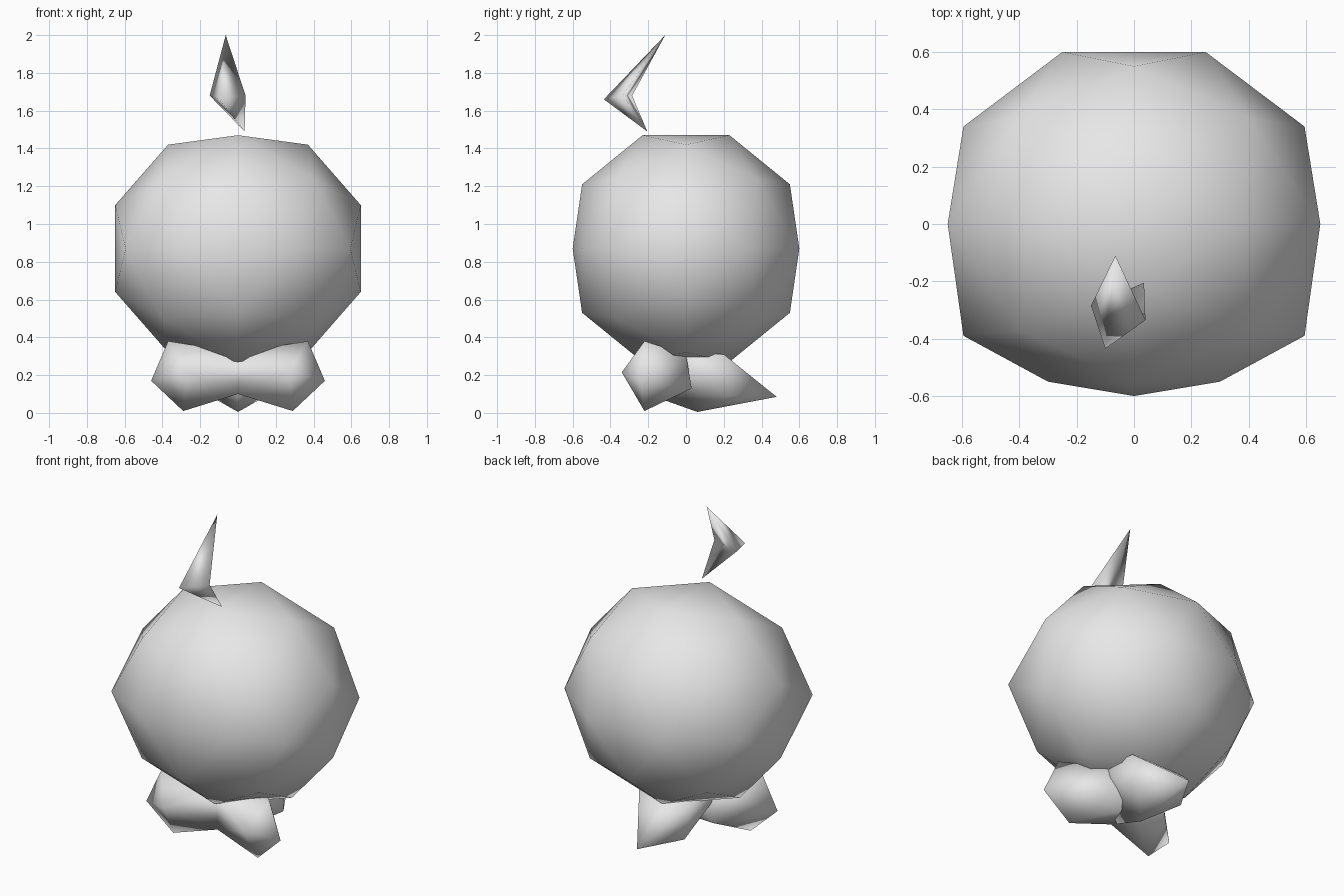
import bpy, bmesh

cube = bpy.data.objects.get("Cube")
if cube:
    bpy.data.objects.remove(cube, do_unlink=True)

grey = bpy.data.materials.new("plain_grey")
grey.use_nodes = True
grey.diffuse_color = (0.8, 0.8, 0.8, 1)
grey.node_tree.nodes["Principled BSDF"].inputs["Base Color"].default_value = (0.8, 0.8, 0.8, 1)


def finish(name, bm):
    """Turn a bmesh into a smooth grey object."""
    bmesh.ops.recalc_face_normals(bm, faces=bm.faces)
    mesh = bpy.data.meshes.new(name)
    bm.to_mesh(mesh)
    bm.free()
    mesh.materials.append(grey)
    mesh.shade_smooth()
    obj = bpy.data.objects.new(name, mesh)
    bpy.context.collection.objects.link(obj)
    return obj


def hull(points):
    """Closed convex skin around the points."""
    bm = bmesh.new()
    verts = [bm.verts.new(p) for p in points]
    res = bmesh.ops.convex_hull(bm, input=verts)
    loose = {g for g in res["geom_interior"] + res["geom_unused"]
             if isinstance(g, bmesh.types.BMVert)}
    loose |= {v for v in bm.verts if not v.link_faces}
    bmesh.ops.delete(bm, geom=list(loose), context="VERTS")
    return bm


def mirrored_hull(name, points):
    """Skin one half, open it on the centre plane and mirror it."""
    bm = hull(points)
    inner = [f for f in bm.faces if all(abs(v.co.x) < 1e-4 for v in f.verts)]
    bmesh.ops.delete(bm, geom=inner, context="FACES")
    obj = finish(name, bm)
    mod = obj.modifiers.new("mirror", "MIRROR")
    mod.use_clip = True
    return obj


# Head: faceted ball with a pointed centre at the front
CZ = 0.87
head = []
for a in (-1, 1):
    for b in (-1, 1):
        head += [(0, a * 0.23, CZ + b * 0.6), (a * 0.65, 0, CZ + b * 0.23),
                 (a * 0.37, 0, CZ + b * 0.55), (0, a * 0.55, CZ + b * 0.34)]
        head += [(a * 0.4, b * 0.37, CZ + c * 0.37) for c in (-1, 1)]
    head += [(a * 0.25, 0.6, CZ), (a * 0.595, 0.34, CZ),
             (a * 0.595, -0.39, CZ), (a * 0.3, -0.55, CZ)]
head.append((0, -0.6, CZ))
finish("head", hull(head))

# Two rounded lobes joined at the middle, below the head
mirrored_hull("front_lobes", [
    (0.37, -0.22, 0.38), (0.46, -0.24, 0.17), (0.29, -0.22, 0.01),
    (0.27, -0.34, 0.215), (0, -0.2, 0.32), (0, -0.2, 0.1),
    (0, 0, 0.31), (0, 0.0, 0.12), (0.2, 0.03, 0.13), (0.2, 0, 0.31)])

# Body with a pointed tail at the back
mirrored_hull("body_and_tail", [
    (0, -0.1, 0.32), (0.2, -0.1, 0.32), (0, 0.2, 0.31), (0.18, 0.2, 0.31),
    (0.15, 0.23, 0.09), (0, 0.06, 0.005), (0, -0.15, 0.08), (0, 0.48, 0.085)])

# Bent crest floating above the head
bm = bmesh.new()
top, left, front, right, low = [bm.verts.new(p) for p in (
    (-0.065, -0.11, 2.0), (-0.15, -0.285, 1.68), (-0.1, -0.435, 1.66),
    (0.04, -0.335, 1.68), (0.035, -0.205, 1.49))]
for tip in (top, low):
    for u, v in ((left, front), (front, right), (right, left)):
        bm.faces.new((tip, u, v))
finish("crest", bm)
